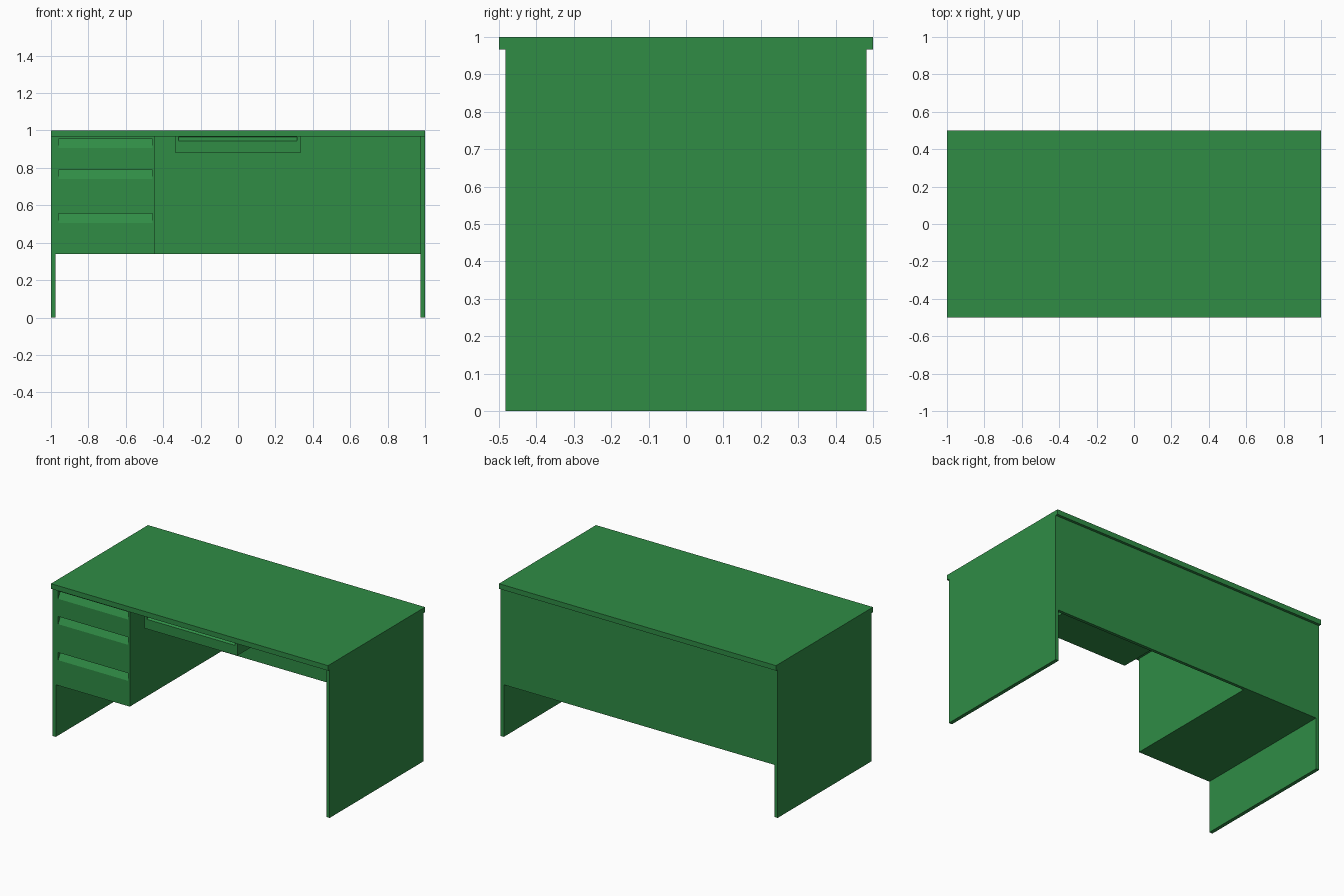
import bpy, bmesh

if "Cube" in bpy.data.objects:
    bpy.data.objects.remove(bpy.data.objects["Cube"])

green = bpy.data.materials.new("desk green")
green.diffuse_color = (0.029, 0.265, 0.06, 1)
green.use_nodes = True
green.node_tree.nodes["Principled BSDF"].inputs["Base Color"].default_value = green.diffuse_color


def finish(name, bm):
    bmesh.ops.recalc_face_normals(bm, faces=bm.faces)
    me = bpy.data.meshes.new(name)
    bm.to_mesh(me)
    bm.free()
    ob = bpy.data.objects.new(name, me)
    bpy.context.collection.objects.link(ob)
    me.materials.append(green)
    return ob


def box(name, x0, x1, y0, y1, z0, z1):
    bm = bmesh.new()
    bmesh.ops.create_cube(bm, size=1)
    for v in bm.verts:
        v.co = ((x0 + x1) / 2 + v.co.x * (x1 - x0),
                (y0 + y1) / 2 + v.co.y * (y1 - y0),
                (z0 + z1) / 2 + v.co.z * (z1 - z0))
    return finish(name, bm)


def grip_cut(target, x0, x1, z0, z1, depth):
    """Cut a sloped finger grip, deepest at its top, into a drawer front."""
    f = FRONT
    profile = [(f, z0), (f - 0.02, z0), (f - 0.02, z1), (f + depth, z1)]
    bm = bmesh.new()
    ends = [[bm.verts.new((x, y, z)) for y, z in profile] for x in (x0, x1)]
    for e in ends:
        bm.faces.new(e)
    for i in range(4):
        j = (i + 1) % 4
        bm.faces.new((ends[0][i], ends[0][j], ends[1][j], ends[1][i]))
    cutter = finish("grip_cutter", bm)
    cutter.hide_render = True
    mod = target.modifiers.new("grip", 'BOOLEAN')
    mod.operation = 'DIFFERENCE'
    mod.solver = 'EXACT'
    mod.object = cutter
    bpy.context.view_layer.objects.active = target
    bpy.ops.object.modifier_apply(modifier=mod.name)
    bpy.data.objects.remove(cutter)


FRONT, BACK, INNER_BACK = -0.483, 0.483, 0.463
TOP, LOW = 0.967, 0.34

# Table top and the two side panels it rests on
box("table_top", -1, 1, -0.5, 0.5, TOP, 1)
box("left_side_panel", -1, -0.977, FRONT, BACK, 0, TOP)
box("right_side_panel", 0.977, 1, FRONT, BACK, 0, TOP)

# Back panel between the sides
box("back_panel", -0.977, 0.977, INNER_BACK, BACK, LOW, TOP)

# Drawer cabinet with three finger grips
cabinet = box("drawer_cabinet", -0.977, -0.443, FRONT, INNER_BACK, LOW, TOP)
for z in (0.955, 0.79, 0.555):
    grip_cut(cabinet, -0.96, -0.457, z - 0.05, z, 0.027)

# Shallow centre drawer under the top
drawer = box("centre_drawer", -0.335, 0.333, FRONT, INNER_BACK, 0.88, TOP)
grip_cut(drawer, -0.318, 0.316, 0.943, 0.966, 0.03)
